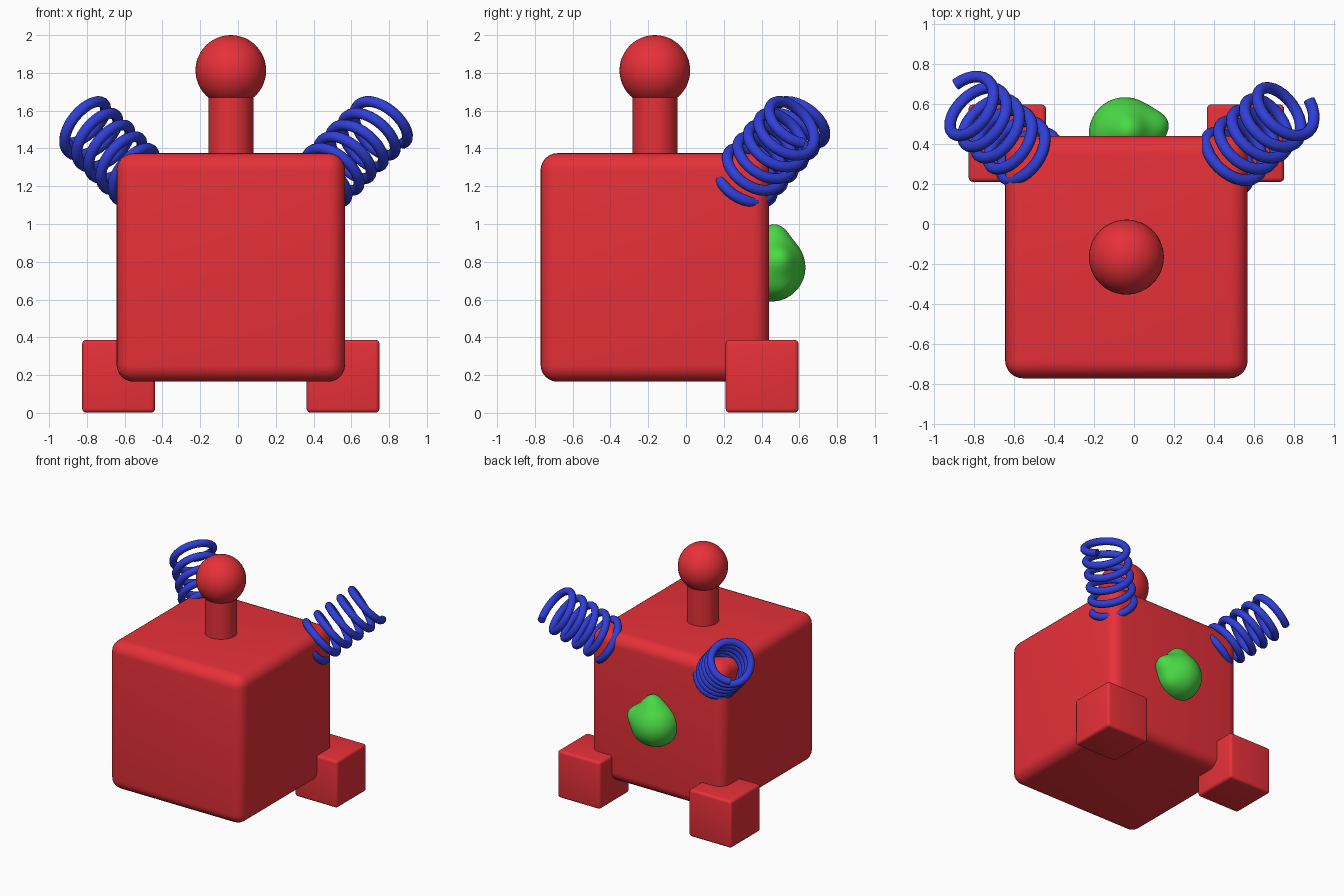
import bpy, bmesh
from math import cos, sin, pi, exp, radians
from mathutils import Vector

if "Cube" in bpy.data.objects:
    bpy.data.objects.remove(bpy.data.objects["Cube"])


def paint(name, rgb):
    mat = bpy.data.materials.new(name)
    mat.diffuse_color = (*rgb, 1)
    mat.use_nodes = True
    mat.node_tree.nodes["Principled BSDF"].inputs["Base Color"].default_value = mat.diffuse_color
    return mat


RED = paint("red", (0.8, 0.03, 0.04))
BLUE = paint("blue", (0.03, 0.05, 0.7))
GREEN = paint("green", (0.07, 0.7, 0.06))


def finish(ob, name, mat, angle=40):
    ob.name = name
    ob.data.materials.append(mat)
    bpy.ops.object.shade_smooth_by_angle(angle=radians(angle))
    return ob


def rounded_box(name, center, size, radius, segments):
    bpy.ops.mesh.primitive_cube_add(size=size, location=center)
    ob = bpy.context.object
    bevel = ob.modifiers.new("bevel", 'BEVEL')
    bevel.width, bevel.segments = radius, segments
    bpy.ops.object.modifier_apply(modifier="bevel")
    return finish(ob, name, RED)


def spring(name, end, axis, tip, radius=0.157, wire=0.029, pitch=0.105, turns=6, steps=28):
    """Right-handed coil traced backwards from its free end into the body."""
    end, n = Vector(end), Vector(axis).normalized()
    u = Vector(tip)
    u = (u - n * u.dot(n)).normalized()
    v = n.cross(u)
    curve = bpy.data.curves.new(name, 'CURVE')
    curve.dimensions = '3D'
    curve.bevel_depth, curve.bevel_resolution = wire, 4
    curve.use_fill_caps = True
    path = curve.splines.new('POLY')
    count = turns * steps + 1
    path.points.add(count - 1)
    for i in range(count):
        s = i / steps
        a = -2 * pi * s
        p = end - n * pitch * s + radius * (u * cos(a) + v * sin(a))
        path.points[i].co = (*p, 1)
    ob = bpy.data.objects.new(name, curve)
    bpy.context.collection.objects.link(ob)
    bpy.ops.object.select_all(action='DESELECT')
    ob.select_set(True)
    bpy.context.view_layer.objects.active = ob
    bpy.ops.object.convert(target='MESH')
    return finish(bpy.context.object, name, BLUE)


MID_X, MID_Y = -0.038, -0.165

# Body block and two feet under its back corners
rounded_box("body", (MID_X, MID_Y, 0.77), 1.21, 0.09, 6)
for side, label in ((-1, "left"), (1, "right")):
    rounded_box(label + "_foot", (MID_X + side * 0.594, 0.403, 0.194), 0.386, 0.022, 4)

# Neck and ball head
bpy.ops.mesh.primitive_cylinder_add(vertices=48, radius=0.119, depth=0.5,
                                    location=(MID_X, MID_Y, 1.5))
finish(bpy.context.object, "neck", RED)
bpy.ops.mesh.primitive_uv_sphere_add(segments=48, ring_count=24, radius=0.187,
                                     location=(MID_X, MID_Y, 1.813))
finish(bpy.context.object, "head", RED)

# Spring arms at the upper back corners
spring("right_spring_arm", (0.78, 0.59, 1.55), (0.61, 0.53, 0.59), (0.59, 0.18, -0.79))
spring("left_spring_arm", (-0.845, 0.61, 1.55), (-0.61, 0.53, 0.59), (-0.29, 0.55, -0.79))

# Lumpy tail: a ball with a few soft lobes
bpy.ops.mesh.primitive_ico_sphere_add(subdivisions=5, radius=0.18, location=(-0.045, 0.452, 0.77))
tail = bpy.context.object
lobes = [((0.1, 0.1, 1), 0.05, 12), ((1, 0.25, 0.25), 0.047, 12), ((0.75, 0.3, -0.6), 0.015, 12)]
for vert in tail.data.vertices:
    d = vert.co.normalized()
    grow = sum(amp * exp(k * (d.dot(Vector(c).normalized()) - 1)) for c, amp, k in lobes)
    vert.co = d * (0.18 + grow)
finish(tail, "tail", GREEN, 60)
